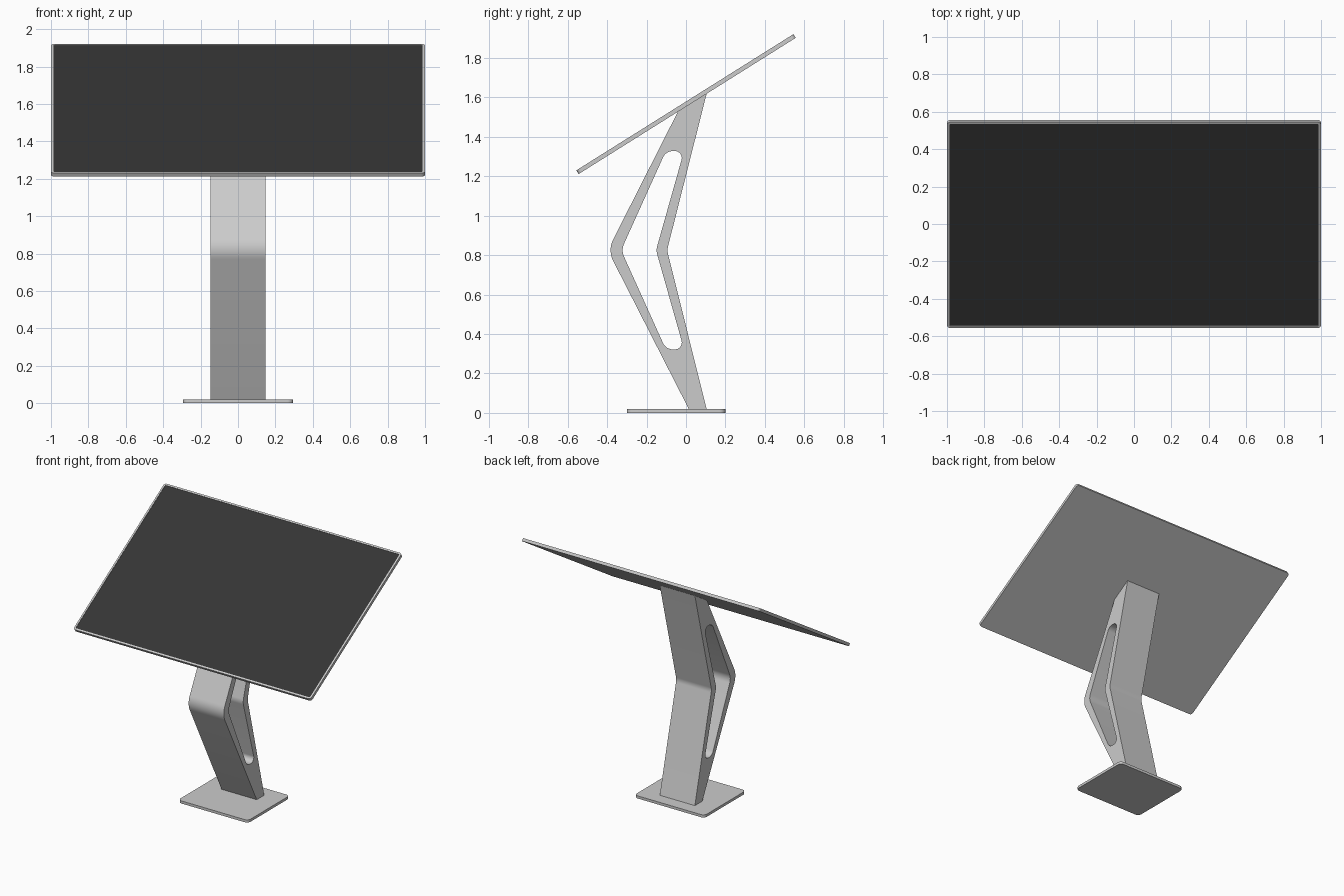
import bpy, bmesh, math
from mathutils import Vector, Matrix

if "Cube" in bpy.data.objects:
    bpy.data.objects.remove(bpy.data.objects["Cube"])

def finish(obj, angle=30):
    bpy.ops.object.select_all(action='DESELECT')
    obj.select_set(True)
    bpy.context.view_layer.objects.active = obj
    bpy.ops.object.shade_smooth_by_angle(angle=math.radians(angle))

def rounded_slab(name, size, loc, radius, tilt=0, panel=None):
    bm = bmesh.new()
    bmesh.ops.create_cube(bm, size=1, matrix=Matrix.Diagonal((*size, 1)))
    upright = [e for e in bm.edges
               if abs(e.verts[0].co.z - e.verts[1].co.z) > size[2] / 2]
    bmesh.ops.bevel(bm, geom=upright, offset=radius, segments=6,
                    profile=0.5, affect='EDGES')
    bm.normal_update()
    me = bpy.data.meshes.new(name)
    if panel:
        # slightly recessed dark display face inside a thin rim
        top = max(bm.faces, key=lambda f: f.normal.z * f.calc_area())
        bmesh.ops.inset_region(bm, faces=[top], thickness=0.013)
        bmesh.ops.inset_region(bm, faces=[top], thickness=0.0005, depth=-0.002)
        me.materials.append(None)
        me.materials.append(panel)
        top.material_index = 1
    bm.to_mesh(me)
    bm.free()
    obj = bpy.data.objects.new(name, me)
    bpy.context.collection.objects.link(obj)
    obj.location = loc
    obj.rotation_euler.x = tilt
    finish(obj)
    return obj

def fillet(points, steps=8):
    # points are (y, z, radius); each corner becomes an arc
    out = []
    n = len(points)
    for i, (y, z, r) in enumerate(points):
        p = Vector((y, z))
        if r == 0:
            out.append(p)
            continue
        a = (Vector(points[i - 1][:2]) - p).normalized()
        b = (Vector(points[(i + 1) % n][:2]) - p).normalized()
        half = a.angle(b) / 2
        c = p + (a + b).normalized() * r / math.sin(half)
        t = r / math.tan(half)
        s, e = p + a * t - c, p + b * t - c
        turn = math.atan2(s.x * e.y - s.y * e.x, s.dot(e))
        for k in range(steps + 1):
            w = turn * k / steps
            out.append(c + Vector((s.x * math.cos(w) - s.y * math.sin(w),
                                   s.x * math.sin(w) + s.y * math.cos(w))))
    return out

# base plate
rounded_slab("base_plate", (0.59, 0.5, 0.02), (0, -0.05, 0.01), 0.03)

# tilted screen
dark = bpy.data.materials.new("dark_screen")
dark.diffuse_color = (0.035, 0.035, 0.035, 1)
dark.use_nodes = True
dark.node_tree.nodes["Principled BSDF"].inputs["Base Color"].default_value = dark.diffuse_color
rounded_slab("screen", (2.0, 1.3, 0.022), (0, 0, 1.566), 0.02,
             tilt=math.radians(32.1), panel=dark)

# bent stand with a slot through its sides
outer = [(0.015, 0.018, 0), (0.105, 0.018, 0), (-0.096, 0.825, 0.08),
         (0.105, 1.62, 0), (-0.04, 1.53, 0), (-0.397, 0.825, 0.12)]
slot = [(-0.102, 0.322, 0.055), (-0.010, 0.322, 0.035), (-0.152, 0.825, 0.08),
        (-0.010, 1.328, 0.035), (-0.102, 1.328, 0.055), (-0.329, 0.825, 0.08)]
curve = bpy.data.curves.new("stand", 'CURVE')
curve.dimensions = '2D'
curve.fill_mode = 'BOTH'
curve.extrude = 0.148
for ring in (outer, slot):
    pts = fillet(ring)
    sp = curve.splines.new('POLY')
    sp.points.add(len(pts) - 1)
    for q, p in zip(sp.points, pts):
        q.co = (p.x, p.y, 0, 1)
    sp.use_cyclic_u = True
stand = bpy.data.objects.new("stand", curve)
bpy.context.collection.objects.link(stand)
stand.rotation_euler = (math.pi / 2, 0, math.pi / 2)
bpy.ops.object.select_all(action='DESELECT')
stand.select_set(True)
bpy.context.view_layer.objects.active = stand
bpy.ops.object.convert(target='MESH')
stand = bpy.context.object
bm = bmesh.new()
bm.from_mesh(stand.data)
bmesh.ops.remove_doubles(bm, verts=bm.verts, dist=0.0001)
bmesh.ops.recalc_face_normals(bm, faces=bm.faces)
bm.to_mesh(stand.data)
bm.free()
finish(stand)
